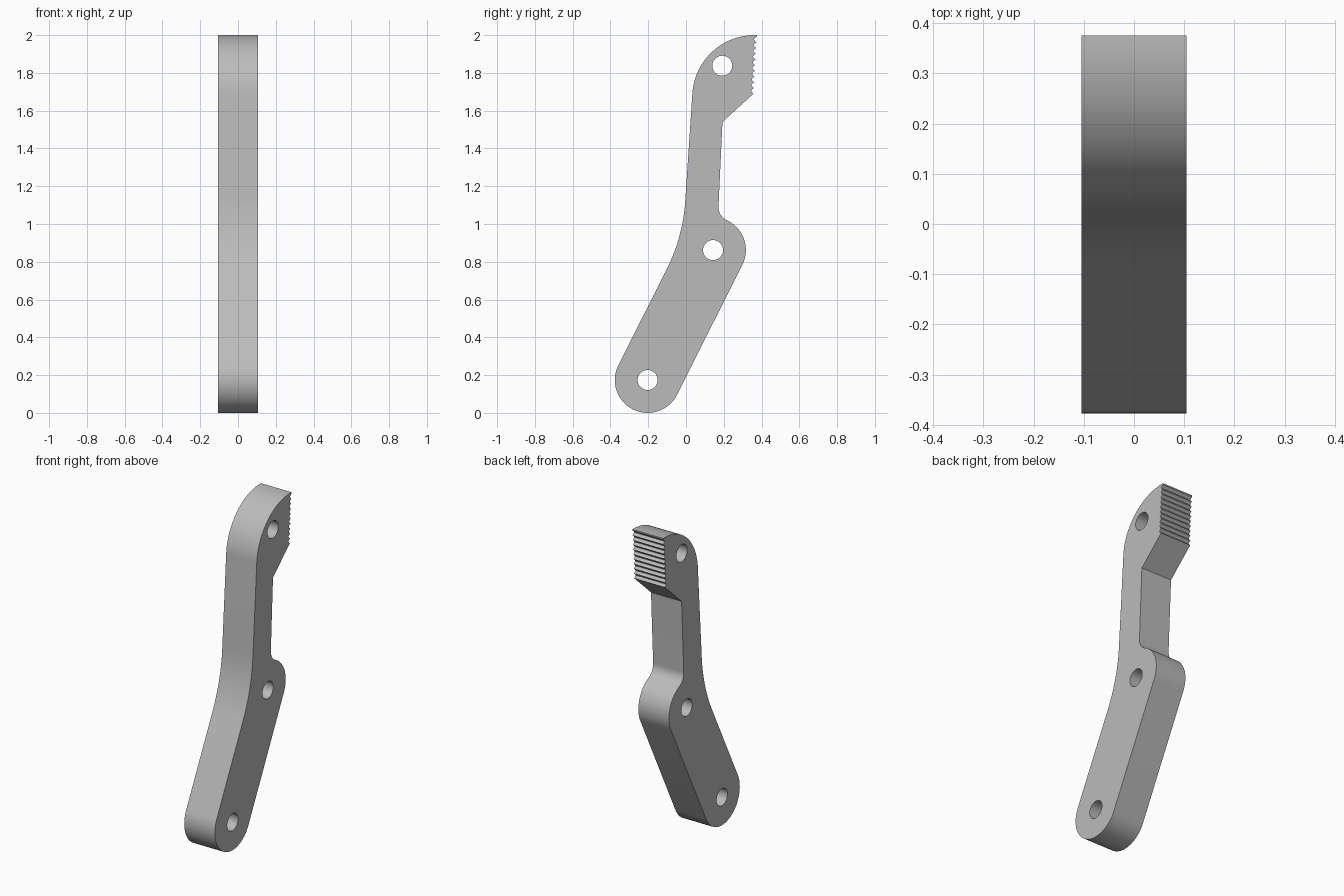
import bpy, bmesh
from math import cos, sin, pi, radians

cube = bpy.data.objects.get("Cube")
if cube:
    bpy.data.objects.remove(cube, do_unlink=True)

HALF_WIDTH = 0.105
HOLE_RADIUS = 0.053
LOW, MID, TOP = (-0.203, 0.174), (0.143, 0.862), (0.192, 1.838)
TEETH = 10


def arc(center, radius, start, end, steps=20):
    """Points along an arc, angles in degrees."""
    angles = [radians(start + (end - start) * i / steps) for i in range(steps + 1)]
    return [(center[0] + radius * cos(a), center[1] + radius * sin(a)) for a in angles]


def teeth(bottom, top, count, depth, steps=6):
    """Row of scalloped grooves between two points."""
    points = []
    for i in range(count * steps + 1):
        t = i / (count * steps)
        groove = depth * abs(sin(pi * i / steps))
        points.append((bottom[0] + (top[0] - bottom[0]) * t - groove,
                       bottom[1] + (top[1] - bottom[1]) * t))
    return points


# Side outline, counter-clockwise from the lower pivot
outline = arc(LOW, 0.174, 153.3, 333.3, 32)
outline += arc(MID, 0.174, -26.7, 64.8)
outline += arc((0.250, 1.090), 0.078, 244, 177, 12)
outline += [(0.193, 1.54)]
outline += teeth((0.358, 1.69), (0.375, 1.992), TEETH, 0.014)
outline += [(0.375, 2.0)]
outline += arc((0.363, 1.67), 0.33, 90, 177.3, 28)
outline += arc((-0.942, 1.183), 0.94, -2.7, -26.7, 16)

# Flat filled curve with pivot holes, extruded across the width
curve = bpy.data.curves.new("lever_arm", "CURVE")
curve.dimensions = "2D"
curve.fill_mode = "BOTH"
curve.extrude = HALF_WIDTH
holes = [arc(c, HOLE_RADIUS, 0, 348.75, 31) for c in (LOW, MID, TOP)]
for points in [outline] + holes:
    spline = curve.splines.new("POLY")
    spline.points.add(len(points) - 1)
    for point, (y, z) in zip(spline.points, points):
        point.co = (y, z, 0, 1)
    spline.use_cyclic_u = True

arm = bpy.data.objects.new("lever_arm", curve)
bpy.context.collection.objects.link(arm)
arm.rotation_euler = (pi / 2, 0, pi / 2)
bpy.ops.object.select_all(action="DESELECT")
arm.select_set(True)
bpy.context.view_layer.objects.active = arm
bpy.ops.object.convert(target="MESH")
arm = bpy.context.object

# Weld the caps to the rim
bm = bmesh.new()
bm.from_mesh(arm.data)
bmesh.ops.remove_doubles(bm, verts=bm.verts, dist=0.0005)
bmesh.ops.recalc_face_normals(bm, faces=bm.faces)
bm.to_mesh(arm.data)
bm.free()
bpy.ops.object.shade_smooth_by_angle(angle=radians(25))

# Plain grey
grey = bpy.data.materials.new("plain_grey")
grey.use_nodes = True
colour = (0.5, 0.5, 0.5, 1)
grey.diffuse_color = colour
grey.node_tree.nodes["Principled BSDF"].inputs["Base Color"].default_value = colour
arm.data.materials.clear()
arm.data.materials.append(grey)
